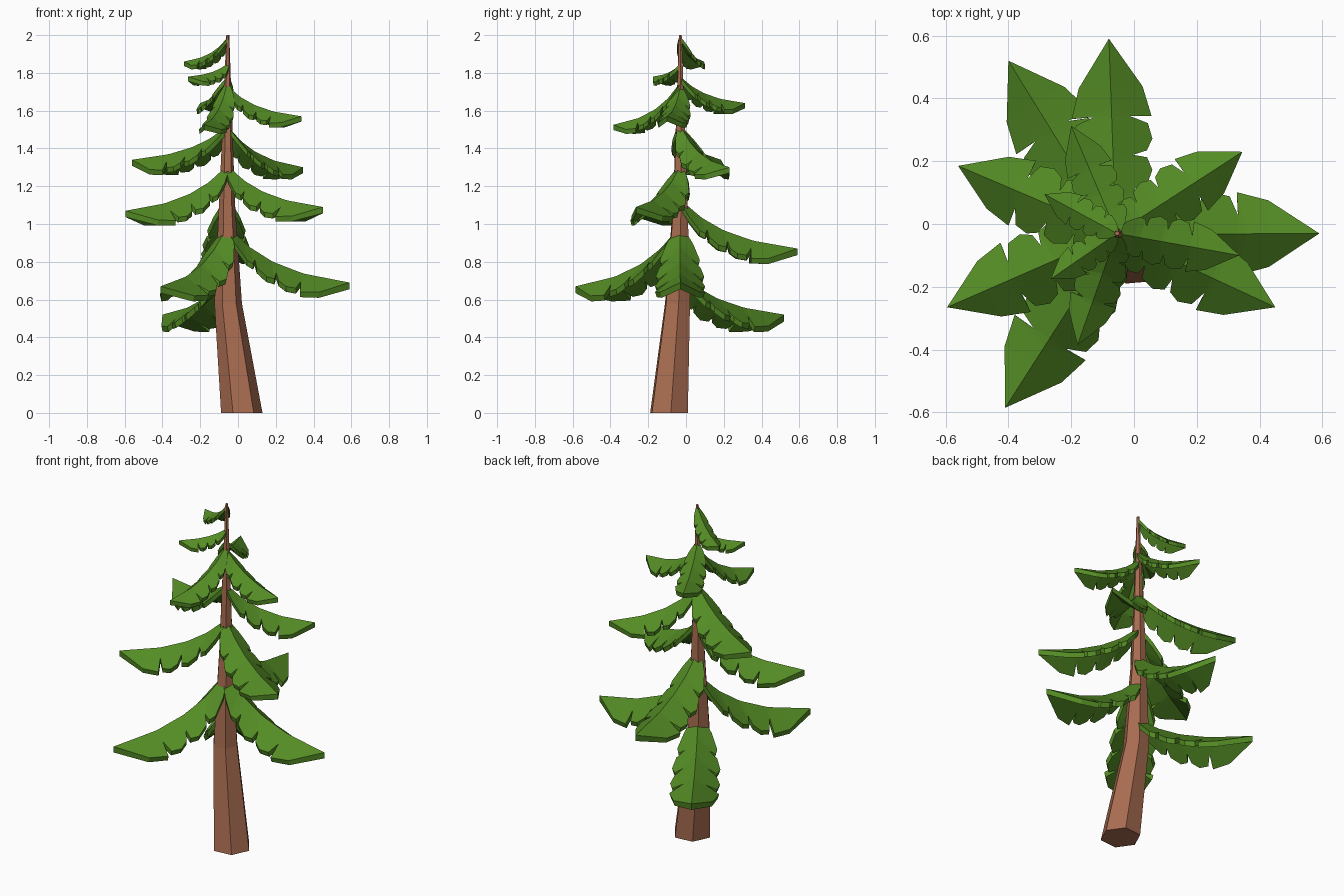
import bpy, bmesh, math
from mathutils import Vector

if "Cube" in bpy.data.objects:
    bpy.data.objects.remove(bpy.data.objects["Cube"])


def material(name, color):
    m = bpy.data.materials.new(name)
    m.diffuse_color = (*color, 1)
    m.use_nodes = True
    m.node_tree.nodes["Principled BSDF"].inputs["Base Color"].default_value = m.diffuse_color
    return m


BARK = material("bark brown", (0.39, 0.15, 0.08))
NEEDLES = material("needle green", (0.088, 0.26, 0.018))


def finish(bm, name, mat):
    bmesh.ops.recalc_face_normals(bm, faces=bm.faces)
    me = bpy.data.meshes.new(name)
    bm.to_mesh(me)
    bm.free()
    me.materials.append(mat)
    ob = bpy.data.objects.new(name, me)
    bpy.context.collection.objects.link(ob)


# Trunk sections: x, y, z, radius
TRUNK = [(0.02, -0.09, 0, 0.11), (-0.052, -0.045, 0.58, 0.073),
         (-0.058, -0.03, 1.1, 0.043), (-0.056, -0.03, 1.5, 0.027),
         (-0.054, -0.03, 2.0, 0.008)]


def trunk_center(z):
    for a, b in zip(TRUNK, TRUNK[1:]):
        if z <= b[2]:
            return Vector(a[:3]).lerp(Vector(b[:3]), (z - a[2]) / (b[2] - a[2]))
    return Vector(TRUNK[-1][:3])


def build_trunk():
    bm = bmesh.new()
    rings = []
    for x, y, z, r in TRUNK:
        angles = [math.radians(5 + 60 * i) for i in range(6)]
        rings.append([bm.verts.new((x + r * math.cos(a), y + r * math.sin(a), z)) for a in angles])
    for lo, hi in zip(rings, rings[1:]):
        for i in range(6):
            j = (i + 1) % 6
            bm.faces.new((lo[i], lo[j], hi[j], hi[i]))
    bm.faces.new(rings[0])
    bm.faces.new(rings[-1])
    finish(bm, "trunk", BARK)


# Scalloped edge of a branch: position on ridge, position on edge, relative width
EDGE = [(0, 0, 0.2), (0.06, 0.07, 0.55), (0.14, 0.16, 0.8), (0.19, 0.21, 0.75),
        (0.22, 0.225, 0.48), (0.25, 0.24, 0.82), (0.30, 0.32, 0.97), (0.36, 0.385, 0.85),
        (0.40, 0.40, 0.5), (0.43, 0.42, 0.85), (0.48, 0.48, 1.0), (0.53, 0.56, 0.9),
        (0.60, 0.60, 0.45), (0.64, 0.595, 1.0), (0.76, 0.75, 0.8)]
# Sagging ridge line: position, share of the total drop
SAG = [(0, 0), (0.18, 0.37), (0.37, 0.63), (0.62, 0.84), (1, 1)]


def sag(t):
    for (a, fa), (b, fb) in zip(SAG, SAG[1:]):
        if t <= b:
            return fa + (fb - fa) * (t - a) / (b - a)
    return 1


def build_branch(name, tip, start_z):
    """Roof-shaped slab with a sagging ridge and lobed edges."""
    tip, start = Vector(tip), trunk_center(start_z)
    flat = Vector((tip.x - start.x, tip.y - start.y, 0))
    length = flat.length
    side = Vector((-flat.y, flat.x, 0)) / length
    half, thick = 0.205 * length, 0.016 + 0.03 * length

    def point(t, w):
        p = start + flat * t + side * (w * half)
        p.z = start.z + (tip.z - start.z) * sag(t) - 0.78 * abs(w) * half
        return p

    bm = bmesh.new()

    def layer(dz, shrink):
        down = Vector((0, 0, -dz))
        ridge = [bm.verts.new(point(r, 0) + down) for r, e, w in EDGE]
        edges = [[bm.verts.new(point(e, s * w * shrink) + down) for r, e, w in EDGE] for s in (1, -1)]
        end = bm.verts.new(point(1, 0) + down)
        for row in edges:
            for i in range(len(EDGE) - 1):
                bm.faces.new((ridge[i], ridge[i + 1], row[i + 1], row[i]))
            bm.faces.new((ridge[-1], end, row[-1]))
        return edges[0] + [end] + edges[1][::-1]

    top, low = layer(0, 1), layer(thick, 0.93)
    for i in range(len(top) - 1):
        bm.faces.new((top[i], top[i + 1], low[i + 1], low[i]))
    finish(bm, name, NEEDLES)


# Branches from bottom to top: tip, height at the trunk
BRANCHES = [((-0.40, 0.52, 0.52), 0.75), ((-0.41, -0.585, 0.67), 0.99),
            ((0.59, -0.03, 0.69), 0.99), ((-0.08, 0.59, 0.87), 1.13),
            ((-0.595, -0.265, 1.07), 1.31), ((0.45, -0.265, 1.09), 1.31),
            ((0.345, 0.23, 1.30), 1.52), ((-0.56, 0.185, 1.34), 1.52),
            ((0.335, -0.10, 1.57), 1.73), ((-0.18, -0.385, 1.525), 1.75),
            ((-0.20, 0.312, 1.64), 1.78), ((-0.265, -0.175, 1.78), 1.85),
            ((-0.285, 0.095, 1.86), 1.99)]

build_trunk()
for n, (tip, z) in enumerate(BRANCHES, 1):
    build_branch(f"branch_{n}", tip, z)
